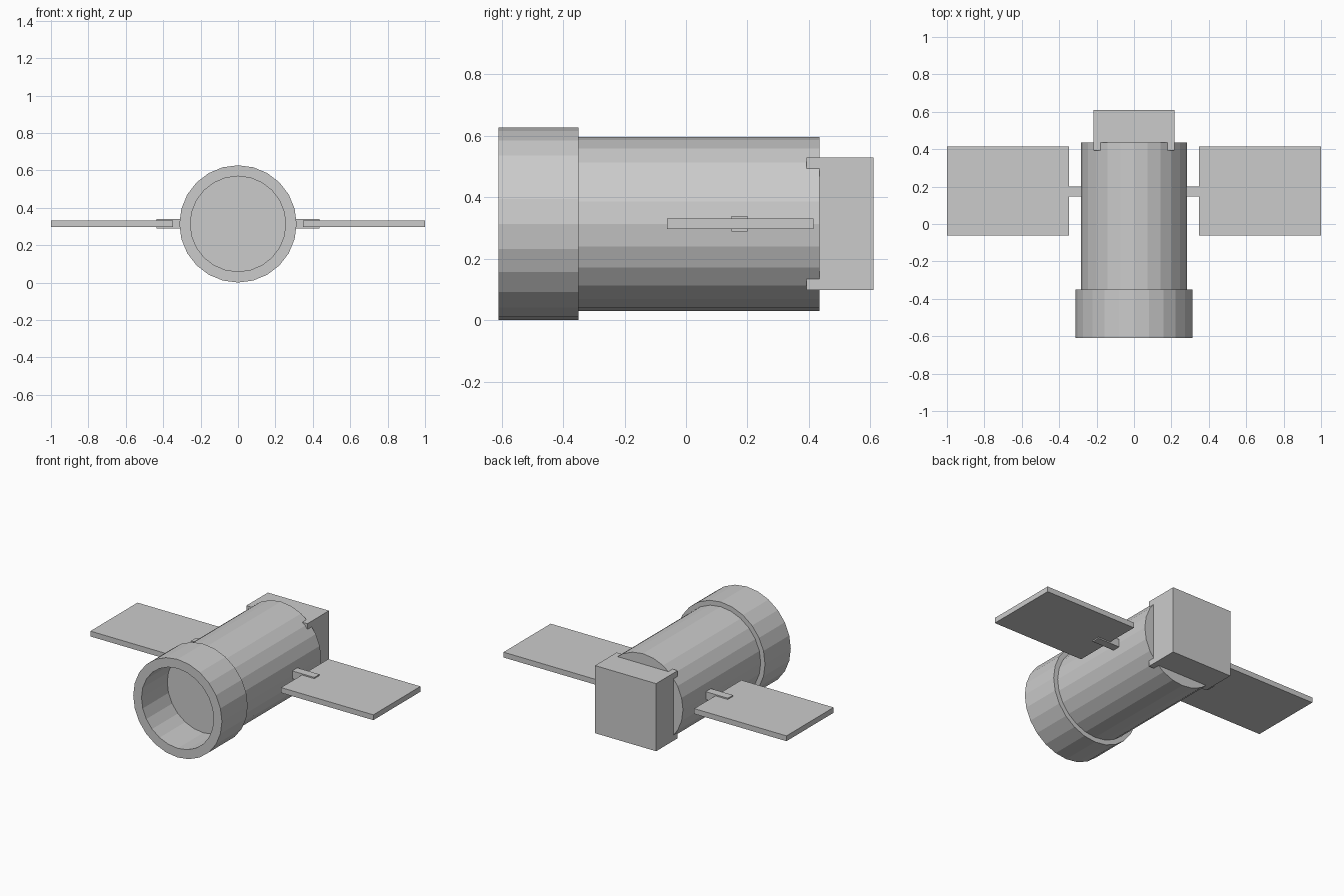
import bpy, bmesh, math

if "Cube" in bpy.data.objects:
    bpy.data.objects.remove(bpy.data.objects["Cube"])

SIDES = 24
AXIS_Z = 0.3135   # height of the barrel axis


def add_object(name, bm):
    bmesh.ops.recalc_face_normals(bm, faces=bm.faces)
    mesh = bpy.data.meshes.new(name)
    bm.to_mesh(mesh)
    bm.free()
    obj = bpy.data.objects.new(name, mesh)
    bpy.context.collection.objects.link(obj)
    return obj


def box(name, x, y, z):
    """Box from (min, max) ranges on each axis."""
    bm = bmesh.new()
    bmesh.ops.create_cube(bm, size=1)
    for v in bm.verts:
        v.co = [r[0] if c < 0 else r[1] for c, r in zip(v.co, (x, y, z))]
    return add_object(name, bm)


def lathe(name, profile, closed=False):
    """Turn (radius, y) points around the y axis; open profiles get end caps."""
    bm = bmesh.new()
    rings = []
    for r, y in profile:
        angles = [math.tau * i / SIDES for i in range(SIDES)]
        rings.append([bm.verts.new((r * math.cos(a), y, AXIS_Z + r * math.sin(a)))
                      for a in angles])
    pairs = list(zip(rings, rings[1:]))
    if closed:
        pairs.append((rings[-1], rings[0]))
    else:
        bm.faces.new(rings[0])
        bm.faces.new(rings[-1])
    for a, b in pairs:
        for i in range(SIDES):
            j = (i + 1) % SIDES
            bm.faces.new((a[i], a[j], b[j], b[i]))
    return add_object(name, bm)


# Main barrel; its front cap is the floor of the open collar
lathe("barrel", [(0.283, -0.35), (0.283, 0.435)])

# Hollow front collar
lathe("front_collar", [(0.255, -0.61), (0.3135, -0.61),
                       (0.3135, -0.35), (0.255, -0.35)], closed=True)

# Square rear housing, corners overlapping the barrel end
box("rear_housing", (-0.216, 0.216), (0.392, 0.61), (AXIS_Z - 0.216, AXIS_Z + 0.216))

# Side panels and the arms that hold them
for side, s in (("right", 1), ("left", -1)):
    box(side + "_panel", sorted((s * 0.348, s * 1.0)), (-0.062, 0.414),
        (AXIS_Z - 0.017, AXIS_Z + 0.017))
    box(side + "_panel_arm", sorted((s * 0.265, s * 0.436)), (0.148, 0.2),
        (AXIS_Z - 0.025, AXIS_Z + 0.025))
